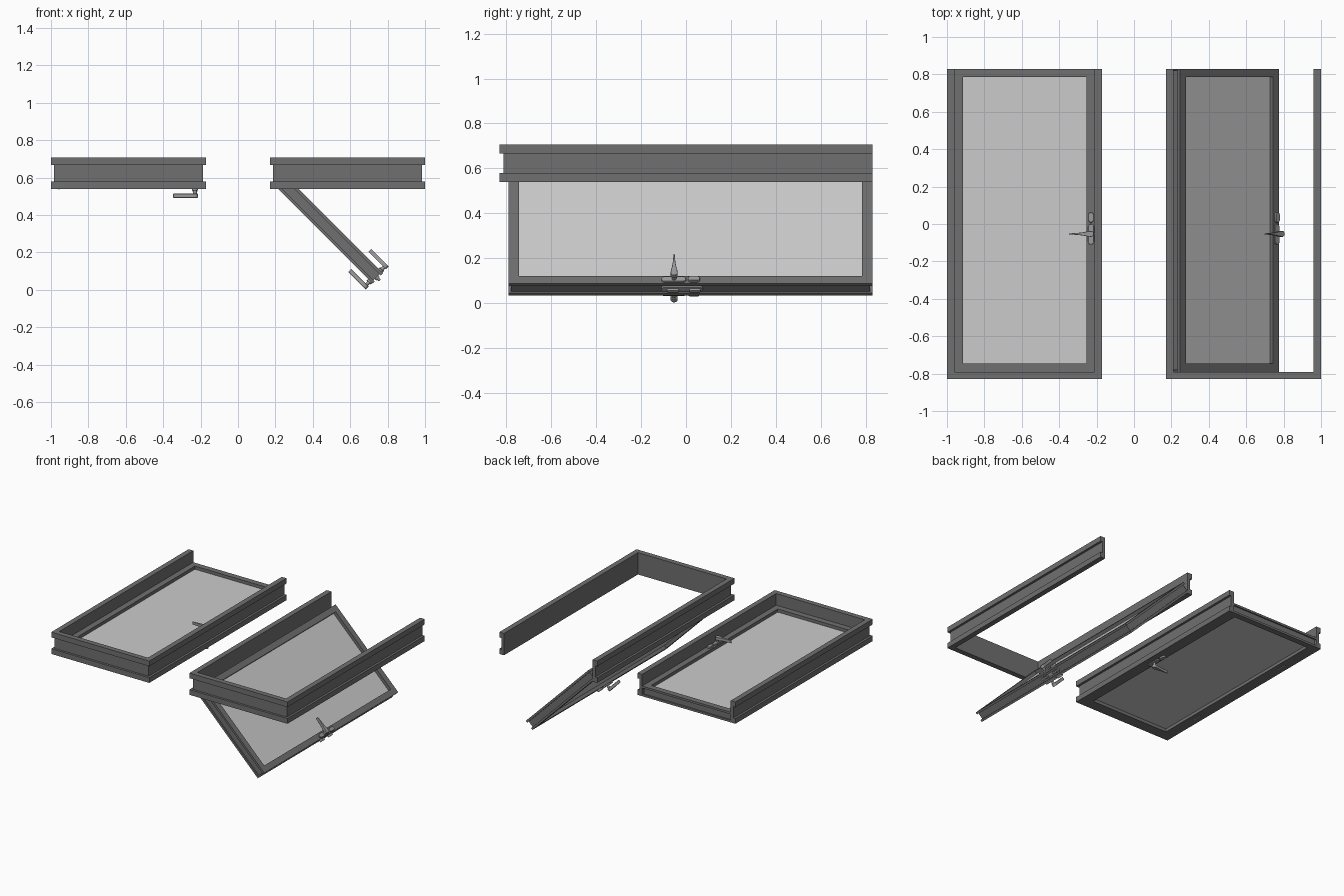
import bpy, math
from mathutils import Matrix, Vector

if "Cube" in bpy.data.objects:
    bpy.data.objects.remove(bpy.data.objects["Cube"])

T = 0.078            # leaf thickness
W = 0.75             # leaf width
Y0, Y1 = -0.79, 0.83 # leaf extent along y


def mat(name, v):
    m = bpy.data.materials.new(name)
    m.diffuse_color = (v, v, v, 1)
    m.use_nodes = True
    m.node_tree.nodes["Principled BSDF"].inputs["Base Color"].default_value = m.diffuse_color
    return m


DARK = mat("dark_grey", 0.16)
METAL = mat("metal_grey", 0.32)
PANE = mat("pane_grey", 0.6)


def make(name, verts, faces, material, matrix=None, bevel=0):
    me = bpy.data.meshes.new(name)
    me.from_pydata(verts, [], faces)
    ob = bpy.data.objects.new(name, me)
    bpy.context.collection.objects.link(ob)
    me.materials.append(material)
    if matrix:
        ob.matrix_world = matrix
    bpy.context.view_layer.objects.active = ob
    ob.select_set(True)
    bpy.ops.object.mode_set(mode='EDIT')
    bpy.ops.mesh.select_all(action='SELECT')
    bpy.ops.mesh.normals_make_consistent(inside=False)
    bpy.ops.object.mode_set(mode='OBJECT')
    if bevel:
        b = ob.modifiers.new("bevel", 'BEVEL')
        b.width, b.segments = bevel, 2
        bpy.ops.object.shade_smooth_by_angle(angle=math.radians(40))
    ob.select_set(False)
    return ob


def sweep(name, profile, x0, x1, y0, y1, closed, material, matrix=None):
    """Mitred frame; profile points are (inward offset, height)."""
    n = len(profile)
    verts = []
    for k in range(4):
        for d, z in profile:
            x = x0 + d if k < 2 else x1 - d
            y = y0 + d if k in (1, 2) else (y1 - d if closed else y1)
            verts.append((x, y, z))
    faces = []
    for k in range(4 if closed else 3):
        a, b = k * n, (k + 1) % 4 * n
        faces += [(a + i, a + (i + 1) % n, b + (i + 1) % n, b + i) for i in range(n)]
    if not closed:
        faces += [tuple(range(n)), tuple(range(3 * n, 4 * n))]
    return make(name, verts, faces, material, matrix)


def prism(name, outline, h0, h1, material, matrix, axis='w', bevel=0):
    """Extrude a 2D outline: along w from (u, y), or along u from (w, y)."""
    n = len(outline)
    verts = [(a, y, h) if axis == 'w' else (h, y, a) for h in (h0, h1) for a, y in outline]
    faces = [tuple(range(n)), tuple(range(n, 2 * n))]
    faces += [(i, (i + 1) % n, (i + 1) % n + n, i + n) for i in range(n)]
    return make(name, verts, faces, material, matrix, bevel)


def stadium(c, r, ya, yb, seg=10):
    pts = []
    for yc, start in ((yb - r, 0), (ya + r, math.pi)):
        for i in range(seg + 1):
            t = start + math.pi * i / seg
            pts.append((c + r * math.cos(t), yc + r * math.sin(t)))
    return pts


def channel(h, depth, lip, width):
    """Bar section with a shallow groove on its outer side."""
    return [(0, 0), (width, 0), (width, h), (0, h), (0, h - lip),
            (depth, h - lip), (depth, lip), (0, lip)]


def build_leaf(tag, M):
    # grooved leaf border and pane
    sweep("leaf_border_" + tag, channel(T, 0.01, 0.016, 0.045), 0, W, Y0, Y1, True, DARK, M)
    g = 0.04
    prism("glass_pane_" + tag, [(g, Y0 + g), (W - g, Y0 + g), (W - g, Y1 - g), (g, Y1 - g)],
          0.024, 0.054, PANE, M)
    # handles and rosettes on both faces
    c, yc = 0.73, -0.053
    taper = [(0.715, 0.0145), (0.695, 0.010), (0.665, 0.006), (0.613, 0.0025)]
    lever = [(c + 0.0155 * math.cos(t), yc + 0.0155 * math.sin(t))
             for t in [math.pi * (i / 10 - 0.5) for i in range(11)]]
    lever += [(u, yc + w) for u, w in taper] + [(u, yc - w) for u, w in reversed(taper)]
    for side, f in (("outer", lambda w: -w), ("inner", lambda w: T + w)):
        s = side + "_" + tag
        prism("handle_rosette_" + s, stadium(c, 0.015, -0.11, 0.0), f(-0.002), f(0.009), METAL, M, bevel=0.002)
        prism("lock_rosette_" + s, stadium(c, 0.014, 0.008, 0.062), f(-0.002), f(0.013), METAL, M, bevel=0.002)
        prism("handle_stem_" + s, stadium(c, 0.010, yc - 0.0101, yc + 0.0101), f(0.005), f(0.03), METAL, M)
        prism("handle_lever_" + s, lever, f(0.026), f(0.048), METAL, M, bevel=0.002)
    # lock plate and bolts on the leaf edge
    prism("lock_plate_" + tag, stadium(T / 2, 0.013, -0.11, 0.075), W - 0.012, W + 0.001, METAL, M, 'u')
    for nm, a, b in (("latch_bolt_", -0.085, -0.032), ("dead_bolt_", 0.015, 0.065)):
        prism(nm + tag, stadium(T / 2, 0.007, a, b), W - 0.005, W + 0.014, METAL, M, 'u', 0.001)
    # hinge knuckles
    for i, y in enumerate((-0.46, 0.46)):
        ring = [(0.006 * math.cos(k * math.pi / 6), 0.006 * math.sin(k * math.pi / 6)) for k in range(12)]
        v = [(a + 0.004, yy, b + 0.003) for yy in (y - 0.04, y + 0.04) for a, b in ring]
        fc = [tuple(range(12)), tuple(range(12, 24))]
        fc += [(k, (k + 1) % 12, (k + 1) % 12 + 12, k + 12) for k in range(12)]
        make(f"hinge_{i}_" + tag, v, fc, METAL, M)


# outer U-shaped frames
section = [(d, z + 0.54) for d, z in channel(0.167, 0.017, 0.04, 0.04)]
sweep("closed_frame", section, -1.0, -0.17, -0.83, 0.83, False, DARK)
sweep("open_frame", section, 0.17, 1.0, -0.83, 0.83, False, DARK)

# closed leaf and swung leaf
build_leaf("closed", Matrix.Translation((-0.96, 0, 0.54)))
build_leaf("open", Matrix.Translation((0.19, 0, 0.563)) @ Matrix.Rotation(math.radians(45), 4, 'Y'))
